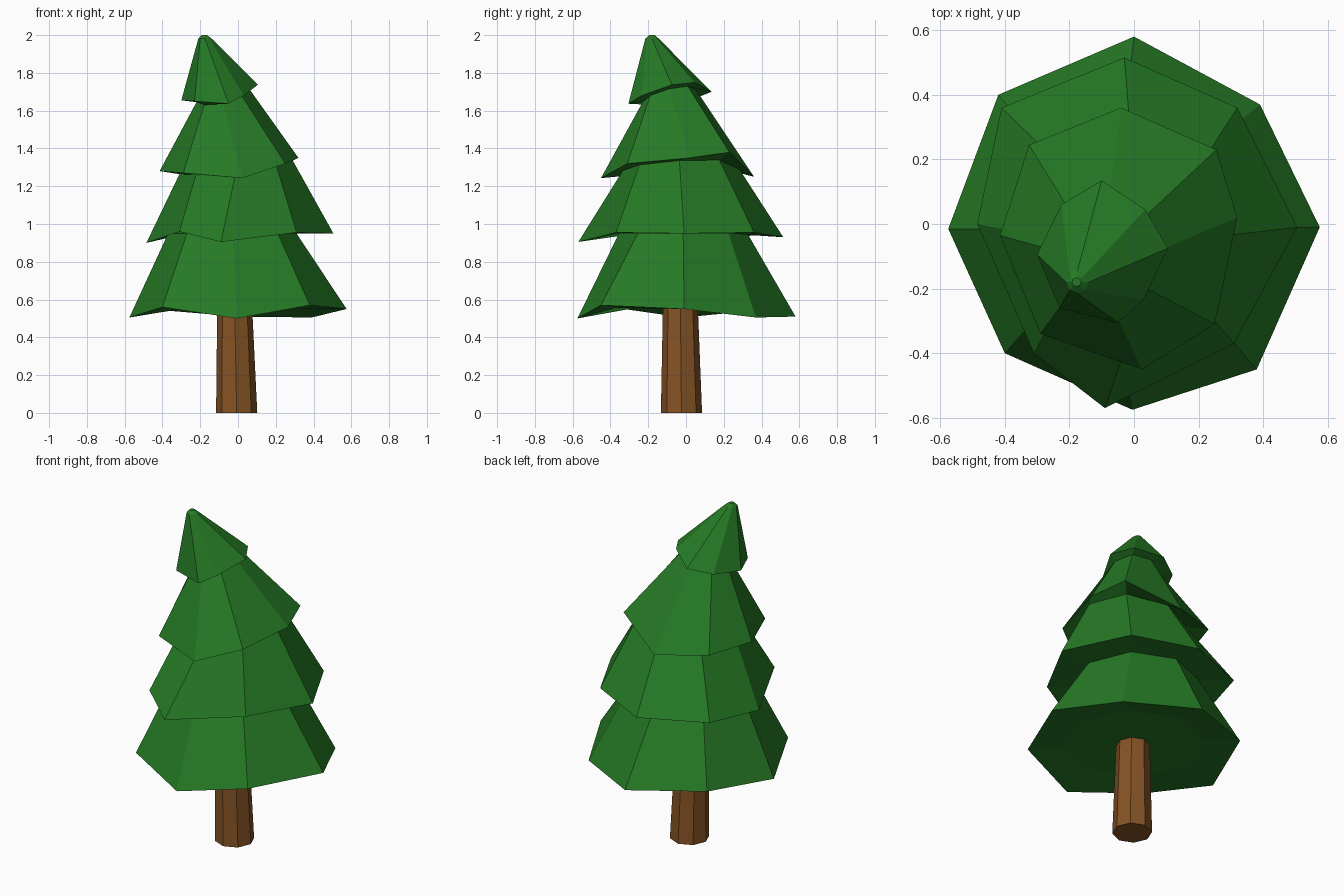
import bpy, bmesh, math

if "Cube" in bpy.data.objects:
    bpy.data.objects.remove(bpy.data.objects["Cube"])

SIDES = 8


def material(name, rgb):
    m = bpy.data.materials.new(name)
    m.diffuse_color = (*rgb, 1)
    m.use_nodes = True
    m.node_tree.nodes["Principled BSDF"].inputs["Base Color"].default_value = m.diffuse_color
    return m


def ring(cx, cy, z, r, tilt_x=0, tilt_y=0, phase=0):
    """Octagon, optionally tilted, counter-clockwise from +x."""
    pts = []
    for i in range(SIDES):
        a = phase + 2 * math.pi * i / SIDES
        dx, dy = r * math.cos(a), r * math.sin(a)
        pts.append((cx + dx, cy + dy, z + tilt_x * dx + tilt_y * dy))
    return pts


def loft(name, rings, mat):
    """Skin a stack of rings and cap both ends."""
    bm = bmesh.new()
    loops = [[bm.verts.new(p) for p in r] for r in rings]
    for a, b in zip(loops, loops[1:]):
        for i in range(SIDES):
            j = (i + 1) % SIDES
            bm.faces.new((a[i], a[j], b[j], b[i]))
    bm.faces.new(loops[0][::-1])
    bm.faces.new(loops[-1])
    bmesh.ops.recalc_face_normals(bm, faces=bm.faces[:])
    me = bpy.data.meshes.new(name)
    bm.to_mesh(me)
    bm.free()
    me.materials.append(mat)
    ob = bpy.data.objects.new(name, me)
    bpy.context.collection.objects.link(ob)
    return ob


green = material("needle green", (0.019, 0.195, 0.019))
brown = material("bark brown", (0.235, 0.087, 0.018))

# Trunk: tapered, slightly off centre
loft("trunk", [ring(-0.007, -0.024, 0, 0.109),
               ring(-0.018, -0.03, 0.58, 0.092)], brown)

# Irregular drooping branch rims, bottom to top
rim1 = [(.575, -.01, .55), (.39, .37, .505), (0, .58, .51), (-.42, .40, .545),
        (-.575, -.015, .505), (-.40, -.40, .56), (-.005, -.575, .50), (.38, -.45, .57)]
rim2 = [(.505, -.01, .95), (.32, .36, .955), (-.03, .515, .93), (-.41, .36, .94),
        (-.485, 0, .90), (-.31, -.40, .96), (-.09, -.57, .905), (.31, -.37, .955)]
rim3 = [(.32, .02, 1.35), (.255, .23, 1.38), (-.04, .36, 1.25), (-.325, .245, 1.28),
        (-.415, -.035, 1.28), (-.29, -.34, 1.27), (.025, -.45, 1.243), (.25, -.31, 1.32)]
rim4 = [(.105, -.075, 1.737), (.035, .045, 1.75), (-.10, .135, 1.70), (-.225, .06, 1.67),
        (-.30, -.095, 1.655), (-.23, -.26, 1.65), (-.05, -.305, 1.637), (.03, -.235, 1.68)]

# Foliage: tiers stepping in under each rim, leaning to the tip
loft("foliage", [
    ring(-0.01, -0.01, 0.555, 0.37), rim1,
    ring(-0.03, -0.015, 0.95, 0.34), rim2,
    ring(-0.01, -0.035, 1.30, 0.30, 0.12, 0.06), rim3,
    ring(-0.08, -0.09, 1.68, 0.14, 0.25, 0.25), rim4,
    ring(-0.175, -0.18, 1.982, 0.035),
    ring(-0.178, -0.18, 2.0, 0.014)], green)
